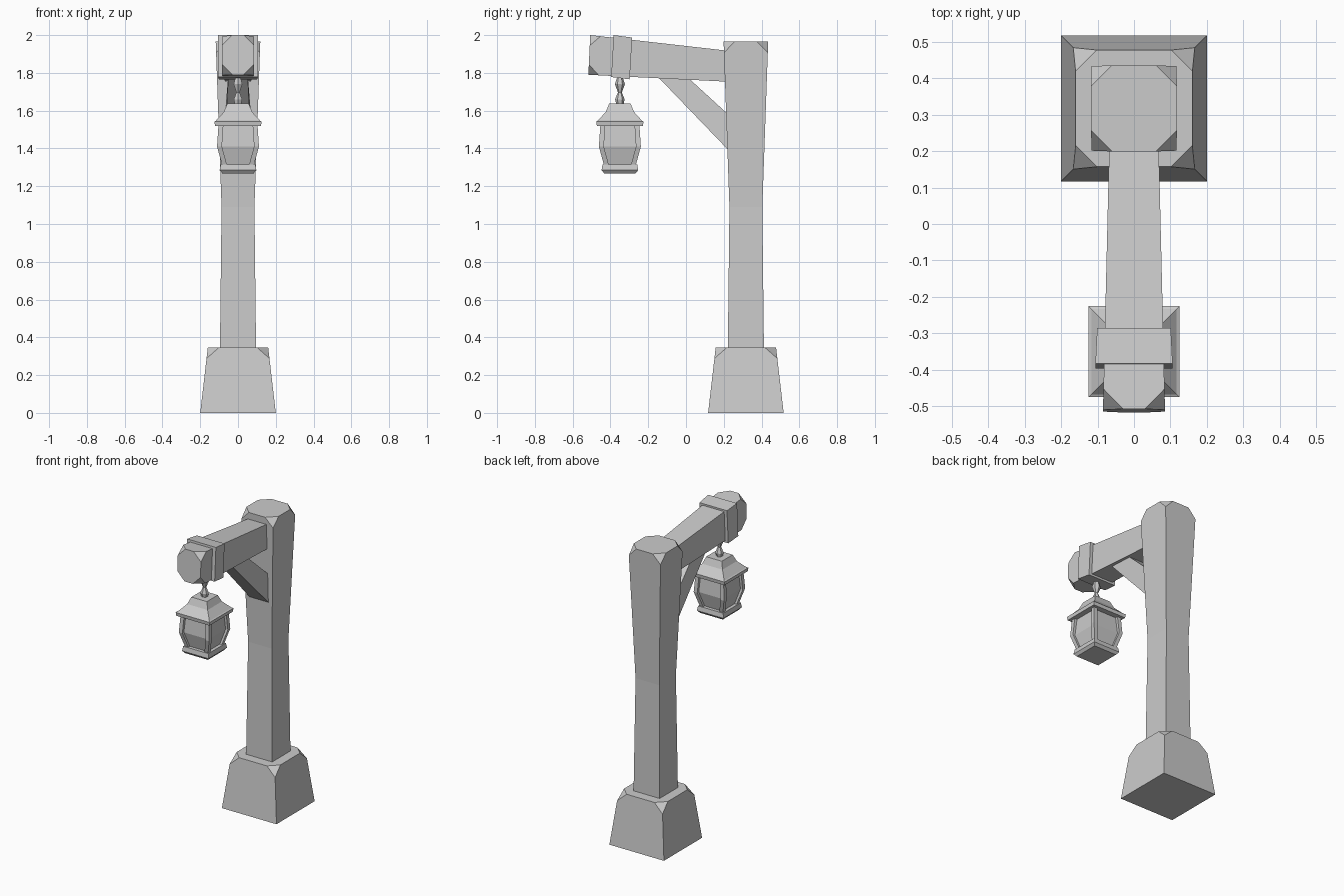
import bpy, bmesh, math
from mathutils import Vector

cube = bpy.data.objects.get("Cube")
if cube:
    bpy.data.objects.remove(cube, do_unlink=True)

grey = bpy.data.materials.new("plain_grey")
grey.use_nodes = True
colour = (0.6, 0.6, 0.6, 1)
grey.diffuse_color = colour
grey.node_tree.nodes["Principled BSDF"].inputs["Base Color"].default_value = colour

POST_Y = 0.317
LAMP_Y = -0.35


def loft(name, rings, chip=0, chip_rule=None):
    """Skin a closed solid through rings of points; optionally chip off corners."""
    bm = bmesh.new()
    loops = [[bm.verts.new(p) for p in ring] for ring in rings]
    n = len(loops[0])
    for a, b in zip(loops, loops[1:]):
        for i in range(n):
            j = (i + 1) % n
            bm.faces.new((a[i], a[j], b[j], b[i]))
    bm.faces.new(loops[0][::-1])
    bm.faces.new(loops[-1])
    if chip:
        corners = [v for v in bm.verts if chip_rule(v.co)]
        bmesh.ops.bevel(bm, geom=corners, offset=chip, segments=1,
                        affect='VERTICES', profile=0.5)
    bmesh.ops.recalc_face_normals(bm, faces=bm.faces)
    mesh = bpy.data.meshes.new(name)
    bm.to_mesh(mesh)
    bm.free()
    mesh.materials.append(grey)
    obj = bpy.data.objects.new(name, mesh)
    bpy.context.collection.objects.link(obj)
    return obj


def column(name, profile, x=0, y=0, sides=4, **kw):
    """Upright solid from (half width, height) pairs; x and y may follow height."""
    turn = math.pi / sides
    grow = 1 / math.cos(turn)
    rings = []
    for r, z in profile:
        rings.append([(x + r * grow * math.cos(turn + 2 * turn * i),
                       y + r * grow * math.sin(turn + 2 * turn * i), z)
                      for i in range(sides)])
    return loft(name, rings, **kw)


def section(half, y_low, z_low, y_high, z_high):
    """Rectangular cross-section of the beam, leaning with its end."""
    return [(-half, y_low, z_low), (half, y_low, z_low),
            (half, y_high, z_high), (-half, y_high, z_high)]


# Stone foot and flared post, both with chipped top corners
column("foot", [(0.2, 0), (0.16, 0.345)], y=POST_Y, chip=0.058,
       chip_rule=lambda p: p.z > 0.3)
column("post", [(0.096, 0.3), (0.087, 1.09), (0.118, 1.965)], y=POST_Y,
       chip=0.058, chip_rule=lambda p: p.z > 1.9)

# Cross beam rising toward its chipped free end
loft("beam", [section(0.085, -0.517, 1.79, -0.507, 2.0),
              section(0.067, 0.25, 1.752, 0.25, 1.914)],
     chip=0.055, chip_rule=lambda p: p.y < 0)

# Strap around the beam
loft("beam_strap", [section(0.106, -0.396, 1.778, -0.383, 2.0),
                    section(0.101, -0.298, 1.766, -0.285, 1.987)])

# Diagonal brace between post and beam
loft("brace", [section(0.052, -0.15, 1.78, 0.005, 1.78),
               section(0.07, 0.24, 1.375, 0.24, 1.565)])

# Hanger beads
column("hanger", [(0.012, 1.78), (0.023, 1.74), (0.009, 1.697),
                  (0.022, 1.66), (0.016, 1.63)], y=LAMP_Y, sides=6)

# Lantern roof, glass and base tray
column("lantern_roof", [(0.057, 1.637), (0.075, 1.593), (0.117, 1.547),
                        (0.125, 1.543), (0.122, 1.52)], y=LAMP_Y)
column("lantern_glass", [(0.085, 1.53), (0.095, 1.41), (0.066, 1.3)], y=LAMP_Y)
column("lantern_tray", [(0.092, 1.315), (0.097, 1.285), (0.083, 1.268)], y=LAMP_Y)

# Four bowed corner bars
for sx in (-1, 1):
    for sy in (-1, 1):
        rings = []
        for c, z in ((0.09, 1.53), (0.098, 1.41), (0.068, 1.3)):
            rings.append([(sx * c + dx * 0.013, LAMP_Y + sy * c + dy * 0.013, z)
                          for dx, dy in ((-1, -1), (1, -1), (1, 1), (-1, 1))])
        loft("lantern_bar_%s_%s" % ("left" if sx > 0 else "right",
                                    "front" if sy < 0 else "back"), rings)
